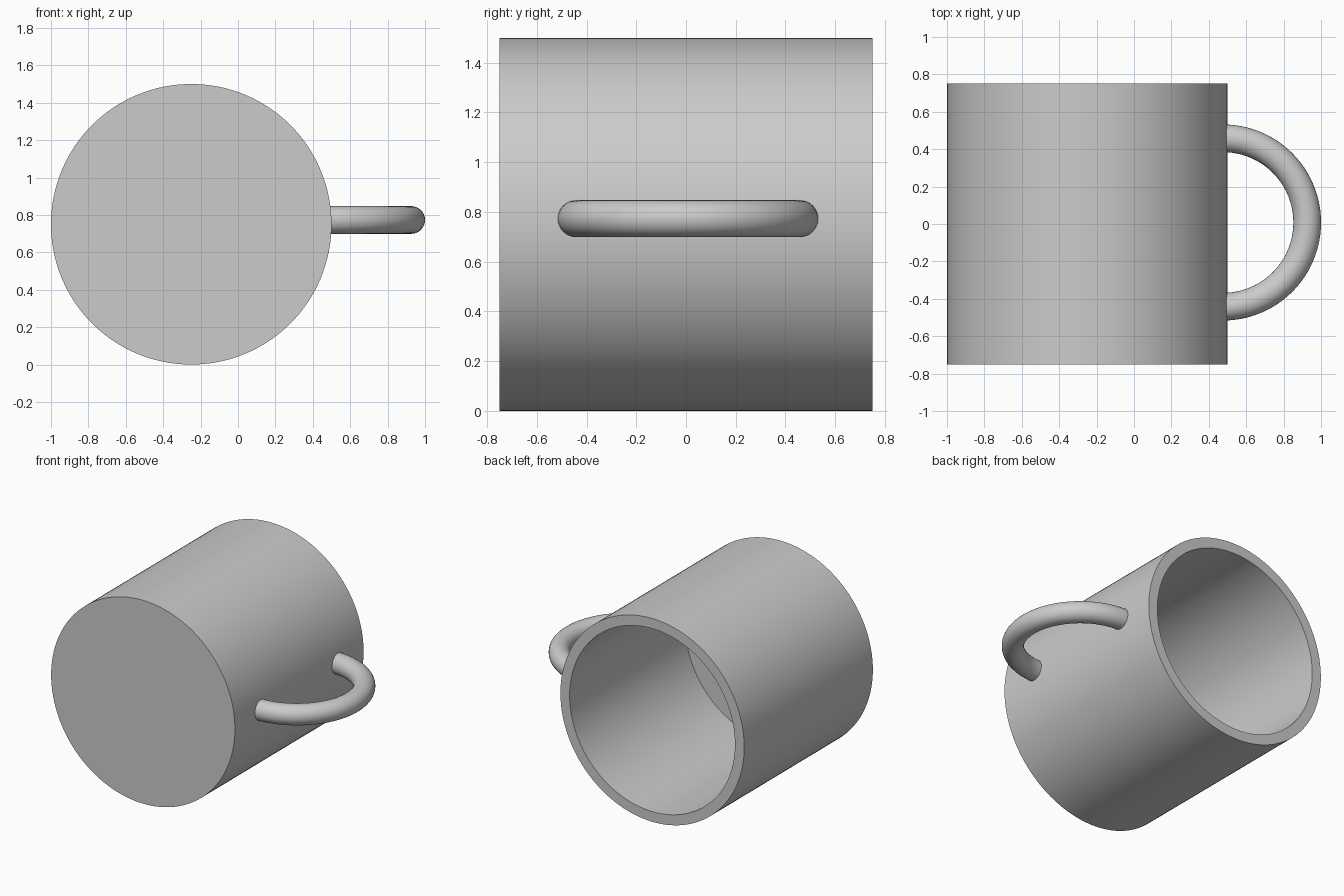
import bpy, bmesh
from math import pi, cos, sin, radians
from mathutils import Matrix, Vector

cube = bpy.data.objects.get("Cube")
if cube:
    bpy.data.objects.remove(cube, do_unlink=True)

grey = bpy.data.materials.new("plain grey")
grey.use_nodes = True
grey.diffuse_color = (0.6, 0.6, 0.6, 1)
grey.node_tree.nodes["Principled BSDF"].inputs["Base Color"].default_value = (0.6, 0.6, 0.6, 1)


def finish(bm, name):
    bmesh.ops.remove_doubles(bm, verts=bm.verts, dist=1e-5)
    bmesh.ops.recalc_face_normals(bm, faces=bm.faces)
    mesh = bpy.data.meshes.new(name)
    bm.to_mesh(mesh)
    bm.free()
    mesh.materials.append(grey)
    obj = bpy.data.objects.new(name, mesh)
    bpy.context.collection.objects.link(obj)
    bpy.ops.object.select_all(action='DESELECT')
    bpy.context.view_layer.objects.active = obj
    obj.select_set(True)
    bpy.ops.object.shade_smooth_by_angle(angle=radians(30))
    return obj


def sweep(bm, points, centre, axis, angle, steps, closed=False):
    """Spin a profile around an axis."""
    verts = [bm.verts.new(p) for p in points]
    pairs = list(zip(verts, verts[1:]))
    if closed:
        pairs.append((verts[-1], verts[0]))
    edges = [bm.edges.new(p) for p in pairs]
    bmesh.ops.spin(bm, geom=verts + edges, cent=centre, axis=axis,
                   angle=angle, steps=steps)


# Mug body: lying on its side, base to the front and mouth to the back
RADIUS, INNER, HALF, FLOOR = 0.75, 0.675, 0.75, -0.6
CX = -0.25
profile = [(0, -HALF), (RADIUS, -HALF), (RADIUS, HALF),
           (INNER, HALF), (INNER, FLOOR), (0, FLOOR)]
bm = bmesh.new()
sweep(bm, [(CX + r, y, RADIUS) for r, y in profile],
      (CX, 0, RADIUS), (0, 1, 0), 2 * pi, 128)
finish(bm, "mug_body")

# Handle: half ring with its ends buried in the wall
MAJOR, TUBE = 0.45, 0.074
centre = Vector((0.476, 0.008, 0.773))
ring = [centre + Vector((0, -MAJOR + TUBE * cos(a), TUBE * sin(a)))
        for a in (2 * pi * i / 32 for i in range(32))]
bm = bmesh.new()
sweep(bm, ring, centre, (0, 0, 1), pi, 48, closed=True)
bmesh.ops.holes_fill(bm, edges=[e for e in bm.edges if e.is_boundary], sides=0)
finish(bm, "handle")
